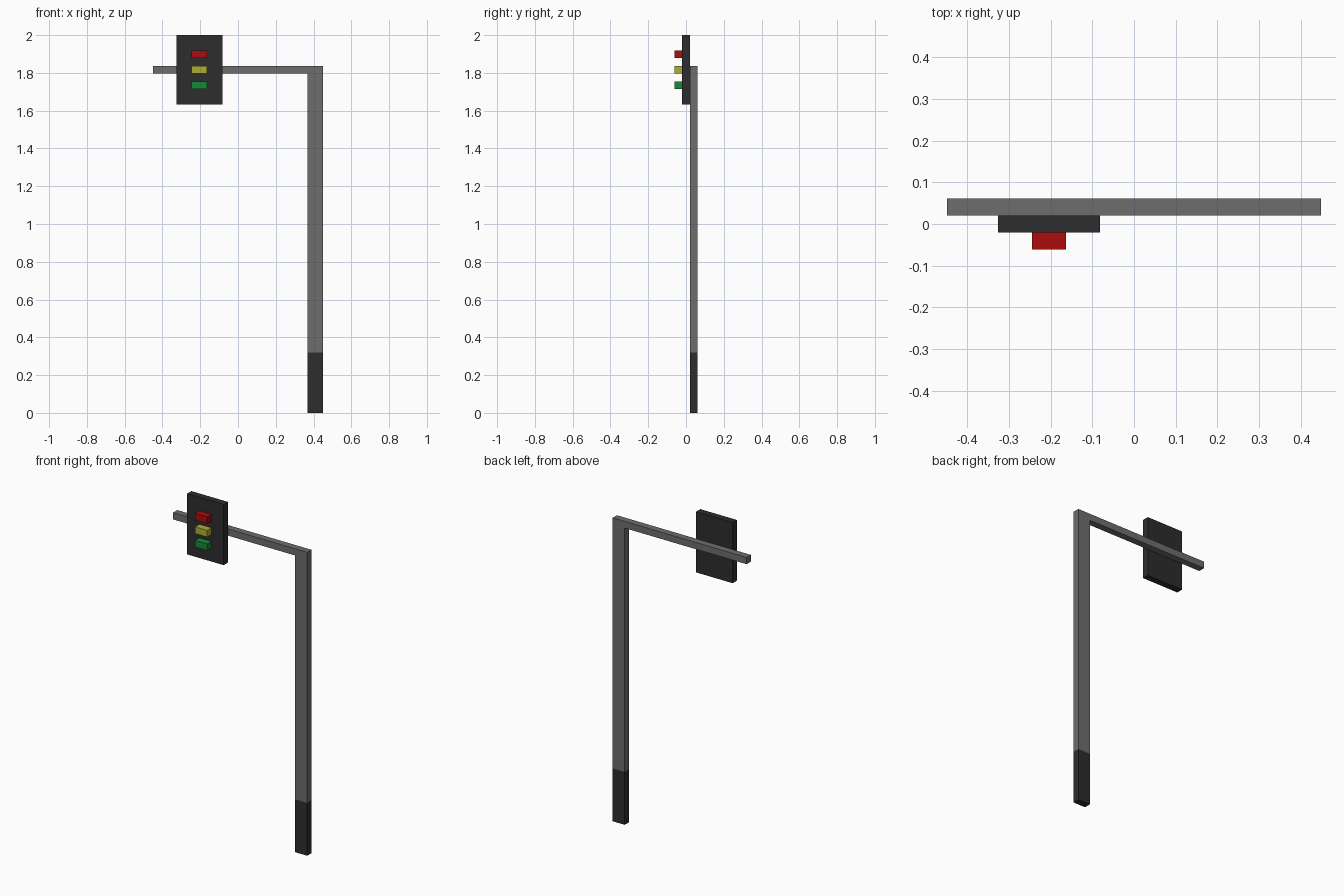
import bpy
import bmesh
from mathutils import Vector

old = bpy.data.objects.get("Cube")
if old:
    bpy.data.objects.remove(old, do_unlink=True)

U = 2 / 49          # building unit: thickness of the arm
TOP = 2.0
HALF = 11 * U       # half of the overall width
BACK = 1.5 * U      # rear plane


def material(name, rgb):
    m = bpy.data.materials.new(name)
    m.use_nodes = True
    m.diffuse_color = (*rgb, 1)
    m.node_tree.nodes["Principled BSDF"].inputs["Base Color"].default_value = (*rgb, 1)
    return m


def box(name, lo, hi, mat):
    lo, hi = Vector(lo), Vector(hi)
    bm = bmesh.new()
    bmesh.ops.create_cube(bm, size=1)
    for v in bm.verts:
        v.co = (lo + hi) / 2 + v.co * (hi - lo)
    mesh = bpy.data.meshes.new(name)
    bm.to_mesh(mesh)
    bm.free()
    mesh.materials.append(mat)
    obj = bpy.data.objects.new(name, mesh)
    bpy.context.collection.objects.link(obj)
    return obj


grey = material("pole grey", (0.155, 0.155, 0.155))
dark = material("dark charcoal", (0.026, 0.026, 0.026))
red = material("red", (0.41, 0.004, 0.004))
yellow = material("yellow", (0.43, 0.42, 0.04))
green = material("green", (0.008, 0.25, 0.04))

# Upright post with dark foot, and the arm reaching sideways from its top
foot_top = 0.32
arm_top = TOP - 4 * U
post_x = HALF - 2 * U
box("pole_foot", (post_x, BACK - U, 0), (HALF, BACK, foot_top), dark)
box("pole", (post_x, BACK - U, foot_top), (HALF, BACK, arm_top), grey)
box("arm", (-HALF, BACK - U, arm_top - U), (post_x, BACK, arm_top), grey)

# Signal panel in front of the arm
panel_x = -HALF + 3 * U
box("signal_panel", (panel_x, BACK - 2 * U, TOP - 9 * U),
    (panel_x + 6 * U, BACK - U, TOP), dark)

# Three lamps, stacked from the top down
for i, (name, mat) in enumerate((("red_lamp", red), ("yellow_lamp", yellow),
                                 ("green_lamp", green))):
    z = TOP - (2 + 2 * i) * U
    box(name, (panel_x + 2 * U, BACK - 3 * U, z - U),
        (panel_x + 4 * U, BACK - 2 * U, z), mat)
